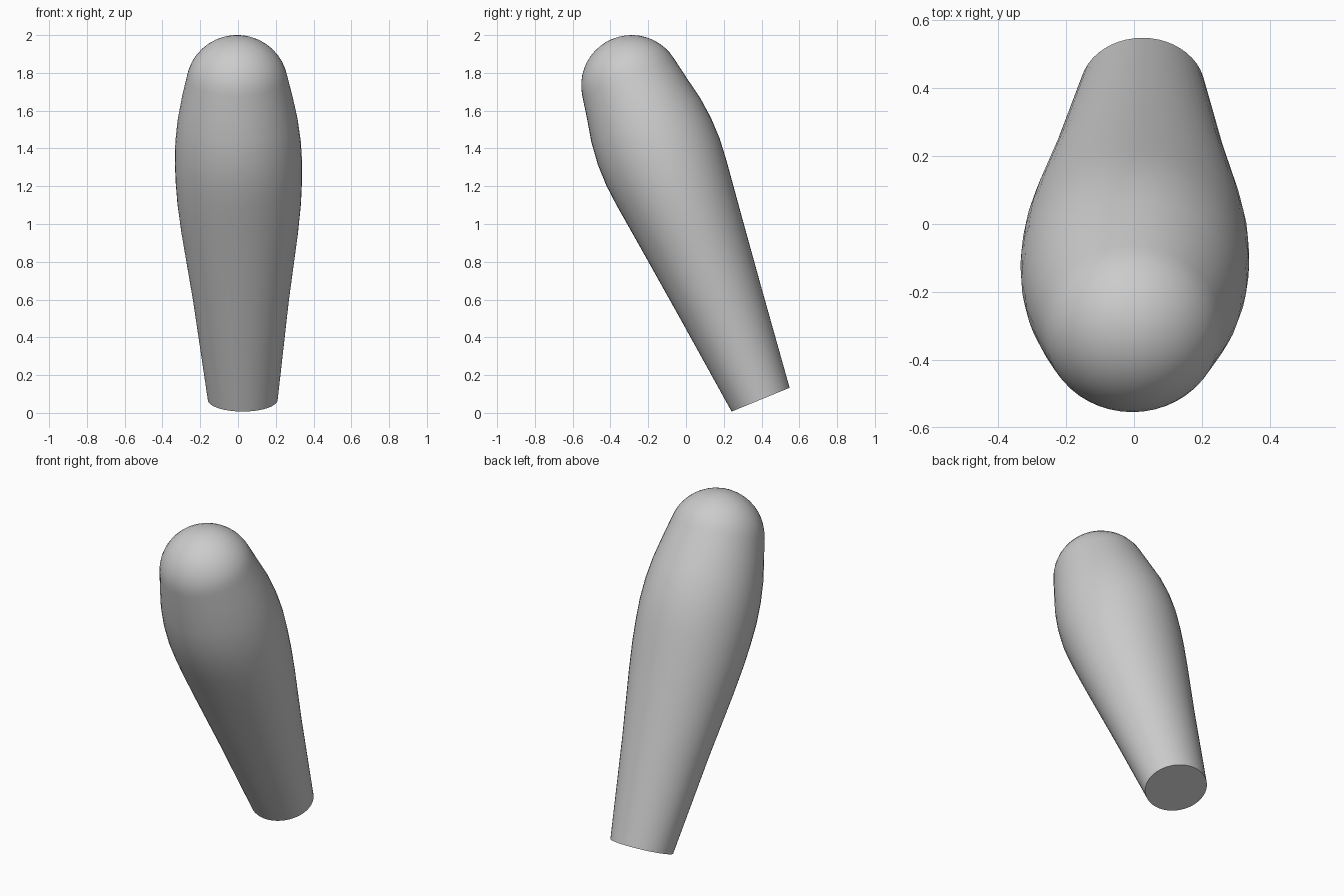
import bpy, bmesh
from math import sin, cos, pi, radians
from mathutils import Vector

if "Cube" in bpy.data.objects:
    bpy.data.objects.remove(bpy.data.objects["Cube"])

SIDES = 48
AXIS = Vector((0, -0.38, 0.925)).normalized()
DEPTH = Vector((0, 0.925, 0.38)).normalized()
SIDE = Vector((1, 0, 0))
BASE = Vector((0.025, 0.395, 0.07))

# Handle sections: distance along the axis, half width, half depth
sections = [(0, 0.185, 0.166), (0.57, 0.254, 0.232), (0.95, 0.308, 0.278),
            (1.12, 0.327, 0.299), (1.24, 0.334, 0.314), (1.36, 0.337, 0.325),
            (1.48, 0.332, 0.324), (1.6, 0.318, 0.311), (1.72, 0.295, 0.286)]

# Domed end
DOME_RINGS = 10
for i in range(DOME_RINGS):
    a = radians(10) + (pi / 2 - radians(10)) * i / DOME_RINGS
    sections.append((1.8 + 0.265 * sin(a), 0.27 * cos(a), 0.266 * cos(a)))


def centre(s):
    return BASE + AXIS * s - SIDE * 0.03 * min(s / 1.8, 1)


# Loft the sections into one skin
bm = bmesh.new()
rings = []
for s, w, d in sections:
    rings.append([bm.verts.new(centre(s) + SIDE * w * cos(2 * pi * k / SIDES)
                               + DEPTH * d * sin(2 * pi * k / SIDES))
                  for k in range(SIDES)])
for lower, upper in zip(rings, rings[1:]):
    for k in range(SIDES):
        n = (k + 1) % SIDES
        bm.faces.new((lower[k], lower[n], upper[n], upper[k]))
tip = bm.verts.new(centre(2.065))
for k in range(SIDES):
    bm.faces.new((rings[-1][k], rings[-1][(k + 1) % SIDES], tip))
bm.faces.new(list(reversed(rings[0])))  # flat foot
bmesh.ops.recalc_face_normals(bm, faces=bm.faces)

mesh = bpy.data.meshes.new("handle_grip")
bm.to_mesh(mesh)
bm.free()
grip = bpy.data.objects.new("handle_grip", mesh)
bpy.context.collection.objects.link(grip)

# Plain grey finish
grey = bpy.data.materials.new("plain_grey")
grey.use_nodes = True
grey.diffuse_color = (0.6, 0.6, 0.6, 1)
grey.node_tree.nodes["Principled BSDF"].inputs["Base Color"].default_value = (0.6, 0.6, 0.6, 1)
mesh.materials.append(grey)

# Smooth skin with a sharp foot edge
bpy.context.view_layer.objects.active = grip
grip.select_set(True)
bpy.ops.object.shade_smooth_by_angle(angle=radians(35))
